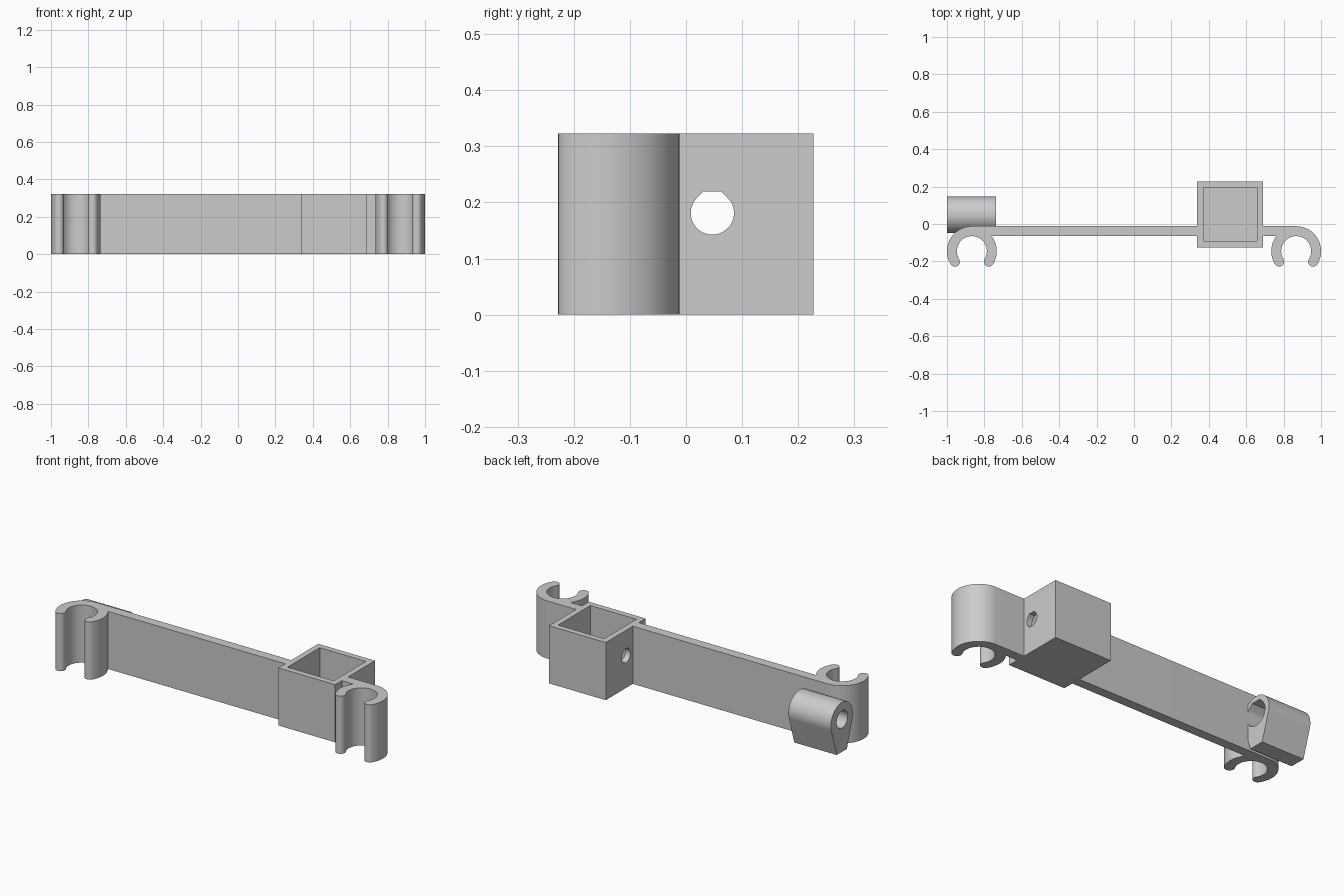
import bpy, bmesh
from math import sin, cos, radians, tan

HEIGHT = 0.323
BACK, FRONT = -0.012, -0.065        # back and front faces of the flat bar
HOLE_Y, HOLE_Z = 0.047, 0.181       # shared axis of all round holes

old = bpy.data.objects.get("Cube")
if old:
    bpy.data.objects.remove(old, do_unlink=True)

grey = bpy.data.materials.new("plain_grey")
grey.use_nodes = True
colour = (0.6, 0.6, 0.6, 1)
grey.diffuse_color = colour
grey.node_tree.nodes["Principled BSDF"].inputs["Base Color"].default_value = colour


def arc(cx, cy, r, a0, a1, n):
    """Points on a circle from angle a0 to a1 in degrees."""
    angles = [radians(a0 + (a1 - a0) * i / n) for i in range(n + 1)]
    return [(cx + r * cos(a), cy + r * sin(a)) for a in angles]


def prism(name, outline, low, high, axis="Z"):
    """Extrude a closed outline along z (xy outline) or x (yz outline)."""
    bm = bmesh.new()
    place = (lambda u, v: (u, v, low)) if axis == "Z" else (lambda u, v: (low, u, v))
    face = bm.faces.new([bm.verts.new(place(u, v)) for u, v in outline])
    ext = bmesh.ops.extrude_face_region(bm, geom=[face])
    verts = [g for g in ext["geom"] if isinstance(g, bmesh.types.BMVert)]
    step = (0, 0, high - low) if axis == "Z" else (high - low, 0, 0)
    bmesh.ops.translate(bm, verts=verts, vec=step)
    bmesh.ops.recalc_face_normals(bm, faces=bm.faces)
    mesh = bpy.data.meshes.new(name)
    bm.to_mesh(mesh)
    bm.free()
    mesh.materials.append(grey)
    obj = bpy.data.objects.new(name, mesh)
    bpy.context.collection.objects.link(obj)
    return obj


def activate(obj):
    bpy.ops.object.select_all(action="DESELECT")
    obj.select_set(True)
    bpy.context.view_layer.objects.active = obj


def cut(obj, cutter):
    """Subtract a cutter and remove it."""
    cutter.hide_render = True
    mod = obj.modifiers.new("cut", "BOOLEAN")
    mod.operation, mod.solver, mod.object = "DIFFERENCE", "EXACT", cutter
    activate(obj)
    bpy.ops.object.modifier_apply(modifier=mod.name)
    bpy.data.objects.remove(cutter, do_unlink=True)


def smooth(obj):
    activate(obj)
    bpy.ops.object.shade_smooth_by_angle(angle=radians(30))


def bore(r, x0, x1):
    """Round hole along x with a printable flat-topped peak."""
    flat = r * tan(radians(22.5))
    outline = arc(HOLE_Y, HOLE_Z, r, 135, 405, 40)
    outline += [(HOLE_Y + flat, HOLE_Z + r), (HOLE_Y - flat, HOLE_Z + r)]
    return prism("bore", outline, x0, x1, "X")


def rect(x0, x1, y0, y1):
    return [(x0, y0), (x1, y0), (x1, y1), (x0, y1)]


def clip_arm(name, side, x_end):
    """Open ring clip with rounded tips, joined to a straight arm."""
    cx, ro, ri, tip = 0.867, 0.133, 0.08, -32
    cy, rm, rt = BACK - ro, (ro + ri) / 2, (ro - ri) / 2
    tips = [(cx + s * rm * cos(radians(tip)), cy + rm * sin(radians(tip))) for s in (1, -1)]
    pts = [(x_end, BACK)]
    pts += arc(cx, cy, ro, 90, tip, 32)
    pts += arc(*tips[0], rt, tip, tip - 180, 12)[1:-1]
    pts += arc(cx, cy, ri, tip, 180 - tip, 56)
    pts += arc(*tips[1], rt, -tip, -180 - tip, 12)[1:-1]
    pts += arc(cx, cy, ro, 180 - tip, 143, 20)
    pts += [(x_end, FRONT)]
    smooth(prism(name, [(side * x, y) for x, y in pts], 0, HEIGHT))


# Clips with their arms
clip_arm("long_arm_with_right_clip", -1, -0.338)
clip_arm("short_arm_with_left_clip", 1, 0.69)

# Open-topped square socket, drilled through both side walls
socket = prism("square_socket", rect(0.338, 0.69, -0.125, 0.227), 0, HEIGHT)
cut(socket, prism("pocket", rect(0.371, 0.657, -0.092, 0.194), 0.033, HEIGHT + 0.1))
cut(socket, bore(0.0385, 0.3, 0.75))
smooth(socket)

# Guide tube: round top tapering to a narrow foot, with a stepped bore
outline = arc(HOLE_Y + 0.002, HOLE_Z, 0.097, -17.4, 197.4, 48)
outline += [(HOLE_Y - 0.043, 0), (HOLE_Y + 0.047, 0)]
tube = prism("guide_tube", outline, -1.0, -0.737, "X")
cut(tube, bore(0.0385, -1.1, -0.6))
cut(tube, bore(0.048, -1.1, -0.94))
cut(tube, bore(0.068, -0.84, -0.6))
smooth(tube)
